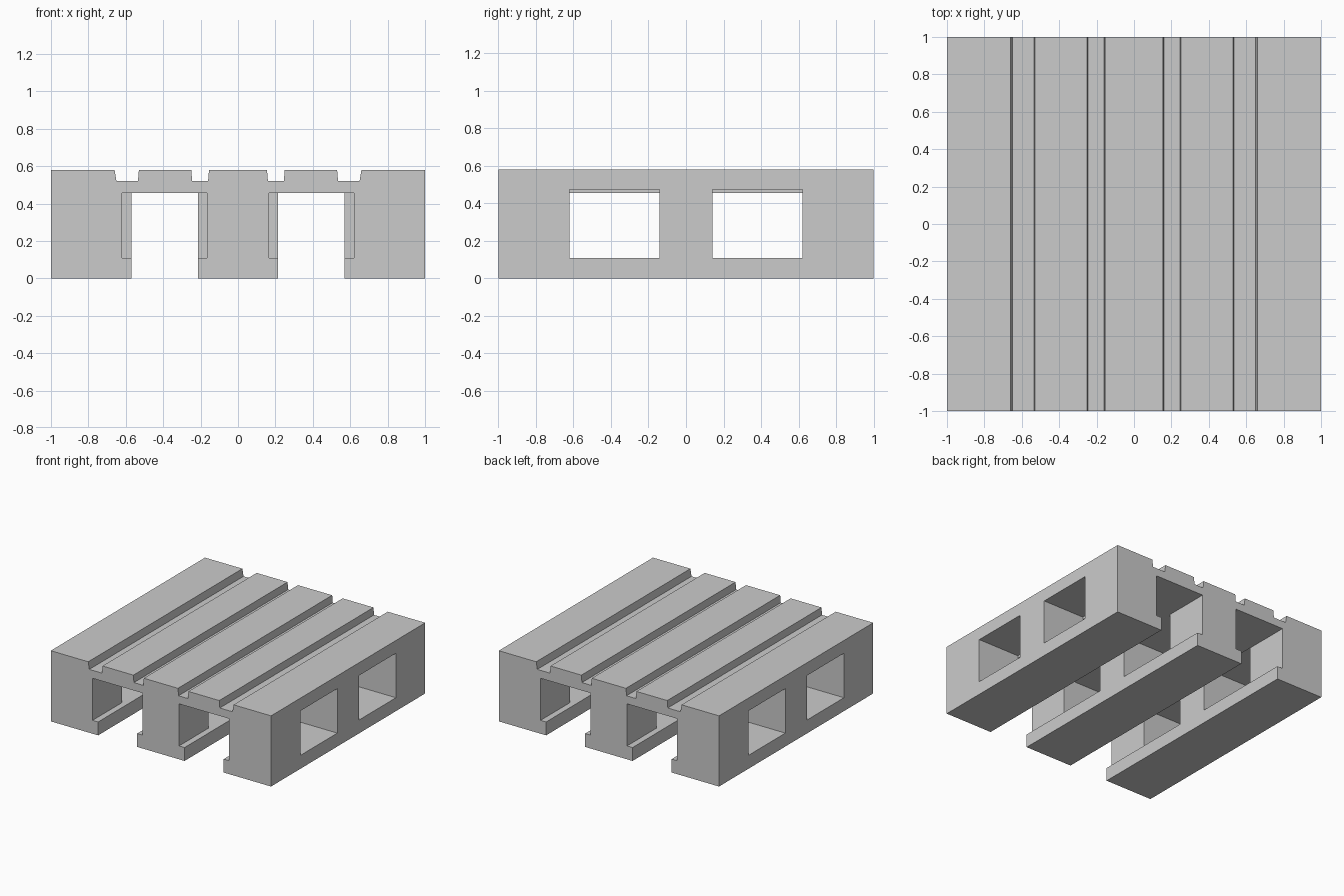
import bpy, bmesh

if "Cube" in bpy.data.objects:
    bpy.data.objects.remove(bpy.data.objects["Cube"])

H = 0.58          # overall height
DECK = 0.455      # underside of deck
RUN = 0.11        # top of bottom runners
WIN = (0.14, 0.62)  # window span along y


def prism(name, outline, y0, y1):
    """Extrude an x-z outline along y."""
    bm = bmesh.new()
    face = bm.faces.new([bm.verts.new((x, y0, z)) for x, z in outline])
    ext = bmesh.ops.extrude_face_region(bm, geom=[face])
    verts = [g for g in ext["geom"] if isinstance(g, bmesh.types.BMVert)]
    bmesh.ops.translate(bm, verts=verts, vec=(0, y1 - y0, 0))
    bmesh.ops.recalc_face_normals(bm, faces=bm.faces)
    mesh = bpy.data.meshes.new(name)
    bm.to_mesh(mesh)
    bm.free()
    obj = bpy.data.objects.new(name, mesh)
    bpy.context.collection.objects.link(obj)
    return obj


def cut(target, x, y, z):
    """Subtract a box, then remove the cutter."""
    box = [(x[0], z[0]), (x[1], z[0]), (x[1], z[1]), (x[0], z[1])]
    cutter = prism("cutter", box, *y)
    cutter.hide_render = True
    mod = target.modifiers.new("cut", 'BOOLEAN')
    mod.operation, mod.solver, mod.object = 'DIFFERENCE', 'EXACT', cutter
    bpy.context.view_layer.objects.active = target
    bpy.ops.object.modifier_apply(modifier=mod.name)
    bpy.data.objects.remove(cutter)


# Body: grooved deck on three legs, with two fork slots
right = [(0.215, 0), (0.215, DECK), (0.57, DECK), (0.57, 0), (1, 0), (1, H),
         (0.66, H), (0.65, 0.52), (0.535, 0.52), (0.53, H),
         (0.25, H), (0.245, 0.52), (0.16, 0.52), (0.155, H)]
left = [(-x, z) for x, z in reversed(right)]
pallet = prism("pallet", right + left, -1, 1)

for s in (-1, 1):
    window = sorted((s * WIN[0], s * WIN[1]))
    # Window through the centre stringer
    cut(pallet, (-0.3, 0.3), window, (RUN, DECK))
    for t in (-1, 1):
        # Taller window through each outer stringer
        cut(pallet, sorted((t * 0.62, t * 1.1)), window, (RUN, 0.475))
        # End blocks narrower than the runners and middle blocks
        cut(pallet, sorted((t * 0.165, t * 0.62)),
            sorted((s * WIN[0], s * 1.1)), (RUN, DECK))
